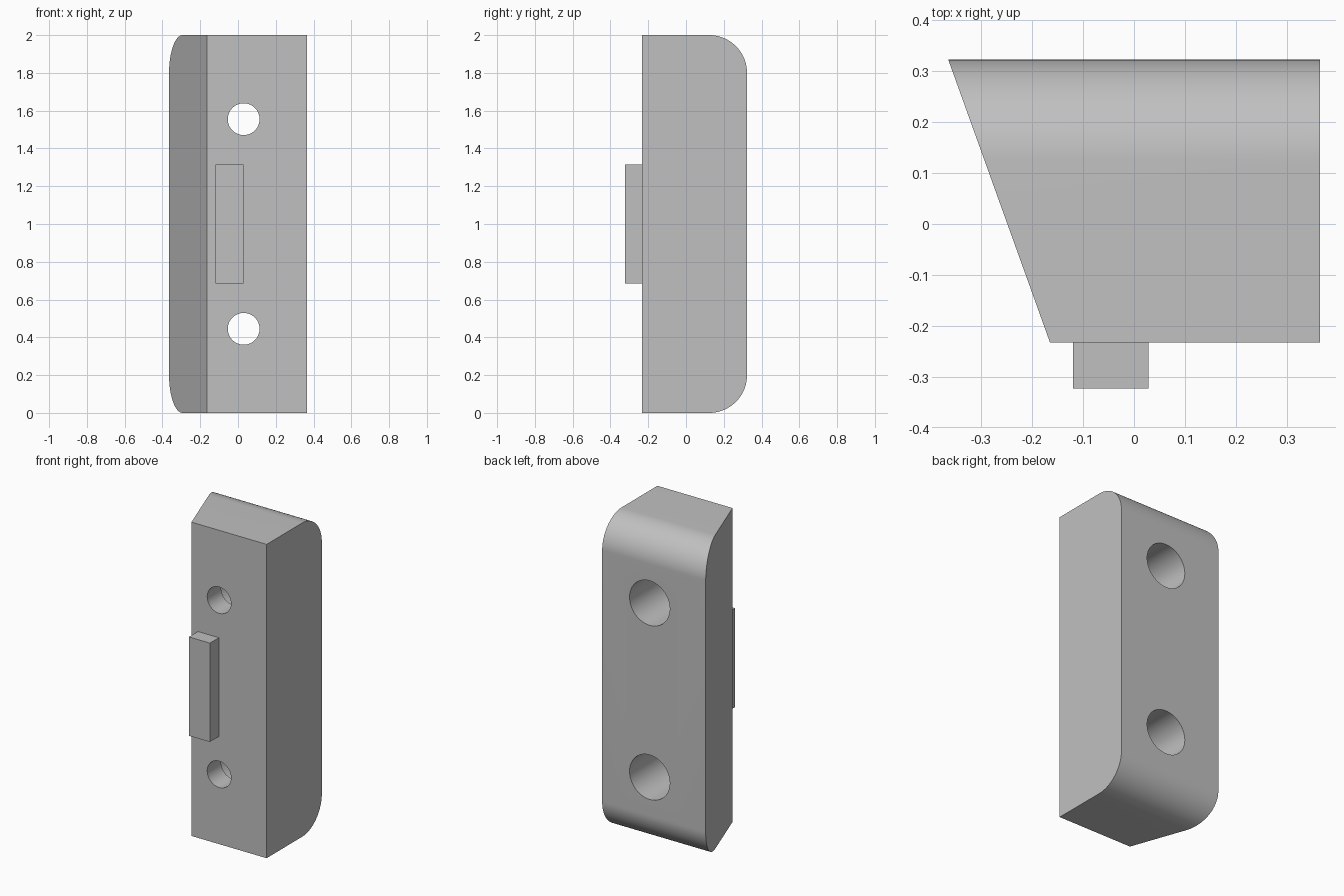
import bpy, bmesh, math
from mathutils import Vector

cube = bpy.data.objects.get("Cube")
if cube:
    bpy.data.objects.remove(cube, do_unlink=True)

grey = bpy.data.materials.new("plain grey")
grey.use_nodes = True
colour = (0.53, 0.53, 0.53, 1)
grey.diffuse_color = colour
grey.node_tree.nodes["Principled BSDF"].inputs["Base Color"].default_value = colour

X, FRONT, BACK, TOP, R = 0.365, -0.233, 0.323, 2.0, 0.2


def make_object(name, bm):
    bmesh.ops.recalc_face_normals(bm, faces=bm.faces)
    mesh = bpy.data.meshes.new(name)
    bm.to_mesh(mesh)
    bm.free()
    mesh.materials.append(grey)
    obj = bpy.data.objects.new(name, mesh)
    bpy.context.collection.objects.link(obj)
    return obj


def drill(body, radius, z, y0, y1):
    """Cut a round hole along y."""
    bpy.ops.mesh.primitive_cylinder_add(
        vertices=64, radius=radius, depth=y1 - y0,
        location=(0.03, (y0 + y1) / 2, z), rotation=(math.pi / 2, 0, 0))
    cutter = bpy.context.object
    cutter.name = "hole_cutter"
    cutter.data.materials.append(grey)
    mod = body.modifiers.new("hole", "BOOLEAN")
    mod.operation, mod.solver, mod.object = "DIFFERENCE", "EXACT", cutter
    bpy.context.view_layer.objects.active = body
    bpy.ops.object.modifier_apply(modifier=mod.name)
    bpy.data.objects.remove(cutter, do_unlink=True)


# Body: side profile with rounded back corners, extruded across
profile = [(FRONT, 0)]
for start, cz in ((-90, R), (0, TOP - R)):
    for i in range(25):
        a = math.radians(start + 90 * i / 24)
        profile.append((BACK - R + R * math.cos(a), cz + R * math.sin(a)))
profile.append((FRONT, TOP))
bm = bmesh.new()
face = bm.faces.new([bm.verts.new((-X, y, z)) for y, z in profile])
extruded = bmesh.ops.extrude_face_region(bm, geom=[face])["geom"]
bmesh.ops.translate(bm, vec=(2 * X, 0, 0),
                    verts=[v for v in extruded if isinstance(v, bmesh.types.BMVert)])

# Slanted side: slice off the wedge and cap the cut
slope = Vector((-0.165 + X, FRONT - BACK, 0))
normal = Vector((slope.y, -slope.x, 0)).normalized()
bmesh.ops.bisect_plane(bm, geom=bm.verts[:] + bm.edges[:] + bm.faces[:],
                       plane_co=(-X, BACK, 0), plane_no=normal, clear_outer=True)
bmesh.ops.holes_fill(bm, edges=[e for e in bm.edges if e.is_boundary], sides=0)
body = make_object("mounting_block", bm)

# Stepped screw holes: narrow in front, wide behind
for z in (0.445, 1.555):
    drill(body, 0.084, z, FRONT - 0.1, BACK + 0.1)
    drill(body, 0.142, z, FRONT + 0.14, BACK + 0.1)

# Raised locating tab on the front
lo, hi = Vector((-0.12, -0.323, 0.685)), Vector((0.028, FRONT, 1.315))
bm = bmesh.new()
bmesh.ops.create_cube(bm, size=1)
bmesh.ops.scale(bm, vec=hi - lo, verts=bm.verts)
bmesh.ops.translate(bm, vec=(lo + hi) / 2, verts=bm.verts)
tab = make_object("front_tab", bm)

# Smooth curved surfaces, keep corners crisp
bpy.ops.object.select_all(action="DESELECT")
body.select_set(True)
bpy.context.view_layer.objects.active = body
bpy.ops.object.shade_smooth_by_angle(angle=math.radians(30))
